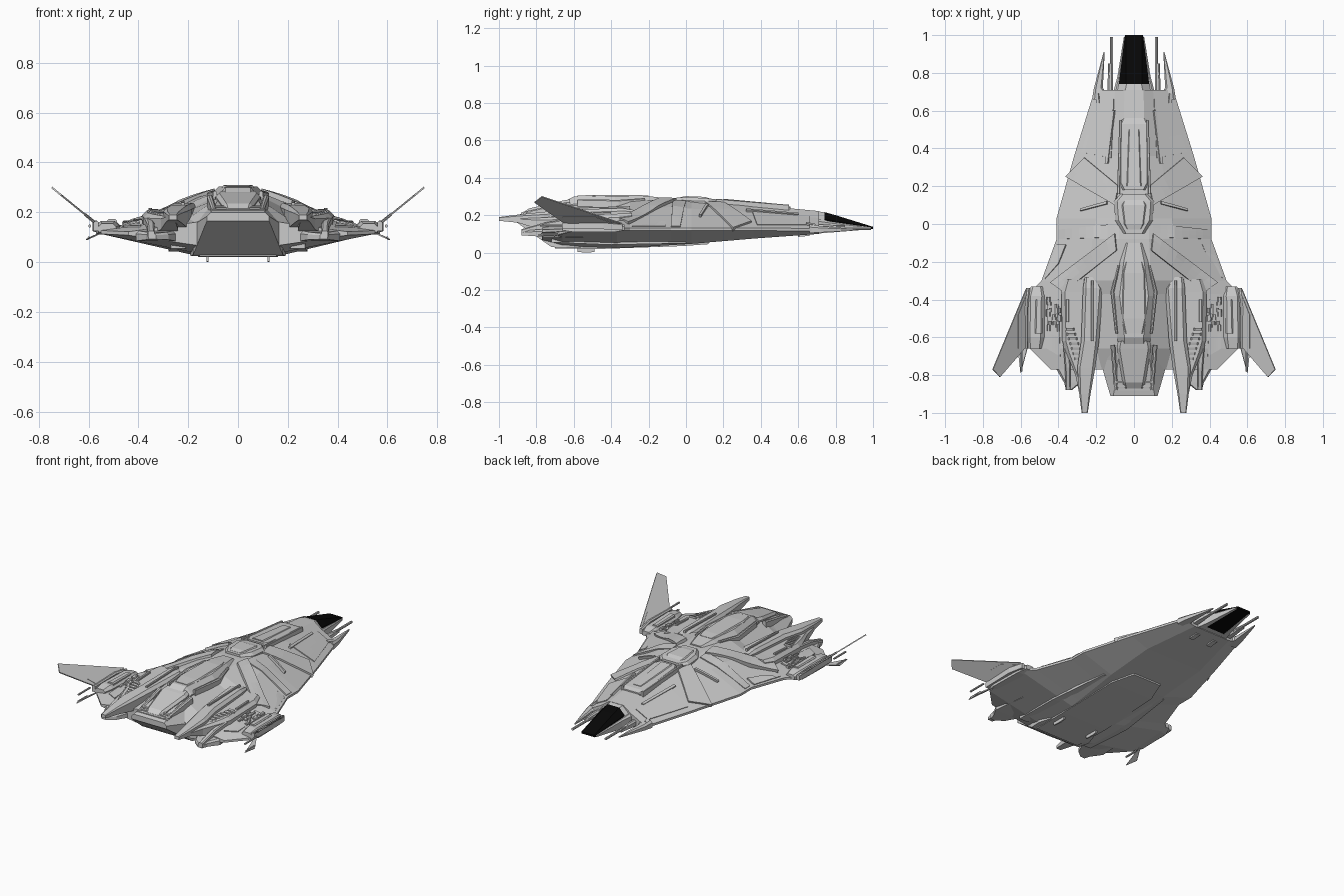
import bpy, bmesh, random
from math import pi
from mathutils import Vector, Matrix

random.seed(4)
black = bpy.data.materials.new("dark_glass")
black.diffuse_color = (0.002, 0.002, 0.002, 1)


def finish(name, bm, mirror=False, mat=None):
    bmesh.ops.recalc_face_normals(bm, faces=bm.faces)
    me = bpy.data.meshes.new(name)
    bm.to_mesh(me)
    bm.free()
    ob = bpy.data.objects.new(name, me)
    bpy.context.collection.objects.link(ob)
    if mat:
        me.materials.append(mat)
    if mirror:
        ob.modifiers.new("mirror", 'MIRROR')
    return ob


def loft(name, rings, mirror=False, mat=None):
    bm = bmesh.new()
    vs = [[bm.verts.new(p) for p in r] for r in rings]
    n = len(vs[0])
    for a, b in zip(vs, vs[1:]):
        for i in range(n):
            j = (i + 1) % n
            bm.faces.new((a[i], a[j], b[j], b[i]))
    bm.faces.new(vs[0])
    bm.faces.new(vs[-1])
    return finish(name, bm, mirror, mat)


def box_ring(y, x0, x1, z0, z1, ch):
    c = ch * min(x1 - x0, z1 - z0)
    return [(x0, y, z0), (x1, y, z0), (x1, y, z1 - c), (x1 - c, y, z1),
            (x0 + c, y, z1), (x0, y, z1 - c)]


def box_loft(name, secs, ch=0.3, mirror=True, mat=None):
    """Chamfered block along y; sections are (y, x0, x1, z0, z1)."""
    return loft(name, [box_ring(*s, ch) for s in secs], mirror, mat)


def centre_loft(name, secs, ch=0.3, mat=None):
    return box_loft(name, [(y, -w, w, a, b) for y, w, a, b in secs], ch, False, mat)


def plate(name, pts, thick):
    """Thin polygon slab in 3D, mirrored."""
    bm = bmesh.new()
    bm.faces.new([bm.verts.new(p) for p in pts])
    ob = finish(name, bm)
    s = ob.modifiers.new("thick", 'SOLIDIFY')
    s.thickness, s.offset = thick, 0
    ob.modifiers.new("mirror", 'MIRROR')


# Main hull: y, top x/z, shoulder x/z, edge x/z, belly x/z
HULL = [(.71, .05, .222, .10, .185, .208, .122, .13, .10),
        (.36, .06, .256, .14, .218, .317, .125, .20, .075),
        (.03, .08, .278, .20, .235, .41, .125, .20, .047),
        (-.08, .08, .283, .22, .245, .41, .125, .19, .04),
        (-.30, .09, .28, .24, .218, .49, .125, .17, .028),
        (-.37, .09, .265, .22, .20, .555, .125, .165, .025),
        (-.66, .09, .25, .20, .175, .55, .12, .16, .035),
        (-.77, .08, .20, .17, .16, .44, .115, .15, .065)]


def hull_ring(s):
    y, tx, tz, sx, sz, ex, ez, bx, bz = s
    h = [(tx, tz), (sx, sz), (ex, ez + .007), (ex, ez - .007), (bx, bz)]
    return [(x, y, z) for x, z in h] + [(-x, y, z) for x, z in reversed(h)]


loft("main_hull", [hull_ring(s) for s in HULL])


def hull_top(x, y):
    y = max(min(y, .71), -.77)
    for a, b in zip(HULL, HULL[1:]):
        if b[0] <= y <= a[0]:
            t = (a[0] - y) / (a[0] - b[0])
            s = [p + (q - p) * t for p, q in zip(a, b)]
            break
    pts = [(0, s[2]), (s[1], s[2]), (s[3], s[4]), (s[5], s[6] + .007)]
    for (x0, z0), (x1, z1) in zip(pts, pts[1:]):
        if x <= x1:
            return z0 + (z1 - z0) * (x - x0) / (x1 - x0)
    return s[6]


def panel(name, a, b, c, d, h, n=8, m=3):
    """Armour panel draped on the upper hull, given four xy corners."""
    bm = bmesh.new()
    a, b, c, d = map(Vector, (a, b, c, d))
    g = []
    for i in range(n + 1):
        row = []
        for j in range(m + 1):
            p = a.lerp(b, i / n).lerp(d.lerp(c, i / n), j / m)
            row.append(bm.verts.new((p.x, p.y, hull_top(p.x, p.y))))
        g.append(row)
    for i in range(n):
        for j in range(m):
            bm.faces.new((g[i][j], g[i + 1][j], g[i + 1][j + 1], g[i][j + 1]))
    ob = finish(name, bm)
    s = ob.modifiers.new("thick", 'SOLIDIFY')
    s.thickness, s.offset = 2 * h, 0
    ob.modifiers.new("mirror", 'MIRROR')


# Nose: collar, glass cockpit, side rails, cheek blades and guns
centre_loft("nose_collar", [(.62, .10, .105, .23), (.70, .095, .103, .222), (.75, .08, .107, .213)], .4)
centre_loft("cockpit_glass", [(.74, .08, .106, .217), (.80, .073, .11, .20),
                              (1.0, .048, .126, .138)], .35, black)
box_loft("nose_rail", [(.68, .07, .115, .10, .185), (.78, .062, .088, .108, .165),
                       (.99, .044, .054, .125, .135)], .3)
box_loft("cheek_blade", [(.66, .12, .222, .105, .15), (.72, .165, .212, .108, .142),
                         (.91, .155, .161, .119, .126)], .3)
box_loft("gun_housing", [(.70, .11, .14, .115, .15), (.76, .112, .14, .118, .15),
                         (.85, .115, .132, .122, .142)], .3)
for k, (gx, gy, gz, gl, r) in enumerate([(.118, .87, .13, .24, .008), (.13, .80, .14, .10, .007),
                                         (.595, -.72, .145, .12, .006), (.60, -.73, .10, .09, .004)]):
    bm = bmesh.new()
    bmesh.ops.create_cone(bm, cap_ends=True, segments=8, radius1=r, radius2=r, depth=gl,
                          matrix=Matrix.Translation((gx, gy, gz)) @ Matrix.Rotation(pi / 2, 4, 'X'))
    finish("gun_barrel_%d" % k, bm, True)

# Dorsal spine, upper hatch and rear deck
centre_loft("forward_spine", [(.56, .06, .22, .245), (.53, .075, .22, .254), (.22, .08, .24, .281),
                              (.18, .06, .24, .283)], .25)
centre_loft("forward_spine_cap", [(.50, .03, .24, .26), (.20, .045, .25, .288)], .3)
box_loft("spine_rail", [(.55, .065, .078, .22, .256), (.16, .075, .09, .25, .288)], .2)
centre_loft("hatch_base", [(.16, .07, .25, .285), (.12, .105, .25, .29), (.02, .10, .25, .296),
                           (-.05, .06, .25, .296)], .4)
centre_loft("hatch_cap", [(.13, .05, .28, .288), (.10, .065, .28, .298), (0, .055, .28, .302),
                          (-.03, .04, .28, .297)], .4)
centre_loft("rear_spine", [(-.10, .05, .25, .29), (-.20, .075, .25, .302), (-.38, .11, .22, .304),
                           (-.60, .09, .20, .30), (-.66, .08, .2, .27)], .4)
centre_loft("rear_spine_cap", [(-.20, .045, .29, .304), (-.26, .06, .29, .309), (-.50, .065, .29, .309),
                               (-.58, .05, .28, .304)], .4)
box_loft("rear_spine_rail", [(-.22, .075, .09, .25, .292), (-.36, .105, .125, .23, .282),
                             (-.58, .085, .10, .22, .285)], .3)

# Central engine block with sloping underside ramp
centre_loft("engine_block", [(-.56, .165, .025, .27), (-.64, .19, .024, .262), (-.72, .18, .03, .245),
                             (-.91, .125, .165, .20)], .45)
centre_loft("engine_deck", [(-.62, .085, .23, .285), (-.66, .09, .23, .278), (-.84, .06, .19, .236),
                            (-.87, .05, .18, .215)], .3)
box_loft("engine_deck_rail", [(-.64, .10, .125, .22, .27), (-.88, .085, .105, .18, .216)], .3)
for k in range(3):
    centre_loft("deck_slat_%d" % k, [(-.83 - .02 * k, .11, .18, .228 - .007 * k),
                                     (-.842 - .02 * k, .11, .18, .226 - .007 * k)], .2)

# Side engine nacelles: broad stepped decks ending in tail prongs
box_loft("nacelle_inner", [(-.28, .20, .26, .18, .228), (-.34, .165, .27, .15, .238), (-.62, .185, .28, .12, .23),
                           (-.76, .205, .30, .14, .218), (-.90, .23, .29, .16, .203),
                           (-1.0, .245, .277, .17, .19)], .18)
box_loft("nacelle_outer", [(-.29, .25, .36, .14, .212), (-.36, .25, .385, .11, .208), (-.62, .25, .38, .10, .198),
                           (-.68, .25, .36, .11, .193), (-.80, .24, .31, .13, .185),
                           (-.90, .25, .29, .16, .185)], .2)
box_loft("nacelle_fin", [(-.64, .345, .375, .12, .18), (-.76, .335, .365, .11, .16),
                         (-.88, .335, .362, .10, .125)], .2)
box_loft("nacelle_rail", [(-.30, .215, .228, .20, .248), (-.62, .215, .228, .20, .24)], .2)
box_loft("nacelle_side_rail", [(-.40, .345, .36, .16, .218), (-.52, .345, .36, .16, .212)], .2)
for k in range(7):
    y = -.55 - .026 * k
    x = .345 - .008 * k
    box_loft("cooling_rib_%d" % k, [(y, x - .03, x + .02, .17, .214 - .003 * k),
                                    (y - .013, x - .03, x + .02, .17, .21 - .003 * k)], .2)
box_loft("lower_exhaust", [(-.55, .25, .39, .08, .12), (-.77, .25, .41, .085, .125),
                           (-.84, .28, .37, .09, .12), (-.88, .33, .36, .092, .115)], .3)

# Wing tip pods, swept fins and small lower blades
box_loft("tip_pod", [(-.33, .485, .545, .12, .15), (-.38, .47, .565, .11, .162), (-.60, .475, .57, .11, .165),
                     (-.66, .49, .56, .12, .155)], .35)
box_loft("tip_pod_cap", [(-.40, .485, .52, .15, .17), (-.58, .485, .525, .15, .173)], .3)
box_loft("fin_hinge", [(-.34, .55, .572, .12, .155), (-.44, .56, .585, .125, .168),
                       (-.66, .56, .58, .125, .165)], .3)
plate("swept_fin", [(.572, -.345, .157), (.748, -.77, .30), (.71, -.81, .269), (.572, -.65, .157)], .007)
plate("swept_fin_root", [(.575, -.38, .159), (.615, -.48, .192), (.615, -.66, .192), (.575, -.63, .159)], .012)
plate("lower_blade", [(.555, -.60, .116), (.61, -.70, .09), (.60, -.79, .094), (.565, -.66, .111)], .006)

# Armour panels and crossing straps on the upper hull
panel("front_strap", (.08, .20), (.26, .35), (.36, .25), (.10, .10), .011)
panel("mid_strap", (.10, .0), (.40, -.03), (.40, -.08), (.10, -.07), .006)
panel("rear_strap", (.09, -.14), (.37, -.36), (.44, -.31), (.10, -.05), .016)
panel("nose_panel", (.105, .66), (.19, .66), (.28, .38), (.12, .35), .005)
panel("wing_side_panel", (.36, -.11), (.41, -.11), (.47, -.29), (.40, -.21), .005)
panel("shoulder_groove_bar", (.14, .12), (.28, .08), (.28, .068), (.14, .105), .016)
panel("cheek_bar", (.10, .60), (.135, .32), (.15, .32), (.112, .60), .012)
panel("cheek_vent", (.185, .69), (.20, .69), (.195, .64), (.18, .64), .011)
panel("tail_wing_panel", (.40, -.40), (.46, -.40), (.46, -.66), (.39, -.70), .006)

# Mechanical detail in the engine bays
for k in range(20):
    x, y = random.uniform(.39, .46), random.uniform(-.55, -.38)
    w, l = random.uniform(.005, .012), random.uniform(.012, .04)
    z = hull_top(x, y)
    box_loft("bay_detail_%d" % k, [(y, x - w, x + w, z - .02, z + .015),
                                   (y - l, x - w, x + w, z - .02, z + .012)], .2)

# Underside keel, flanking strakes and landing pads
centre_loft("belly_keel", [(.12, .10, .045, .08), (-.02, .15, .035, .08), (-.45, .16, .02, .08),
                           (-.70, .155, .022, .08)], 0)
box_loft("belly_strake", [(.0, .19, .23, .05, .09), (-.40, .20, .28, .042, .09),
                          (-.72, .21, .27, .055, .10)], 0)
box_loft("rear_pad", [(-.49, .118, .127, .004, .04), (-.52, .118, .127, 0, .04), (-.58, .118, .127, .003, .04)], .1)
box_loft("front_pad", [(.66, .05, .08, .09, .12), (.60, .05, .08, .084, .12)], .1)
